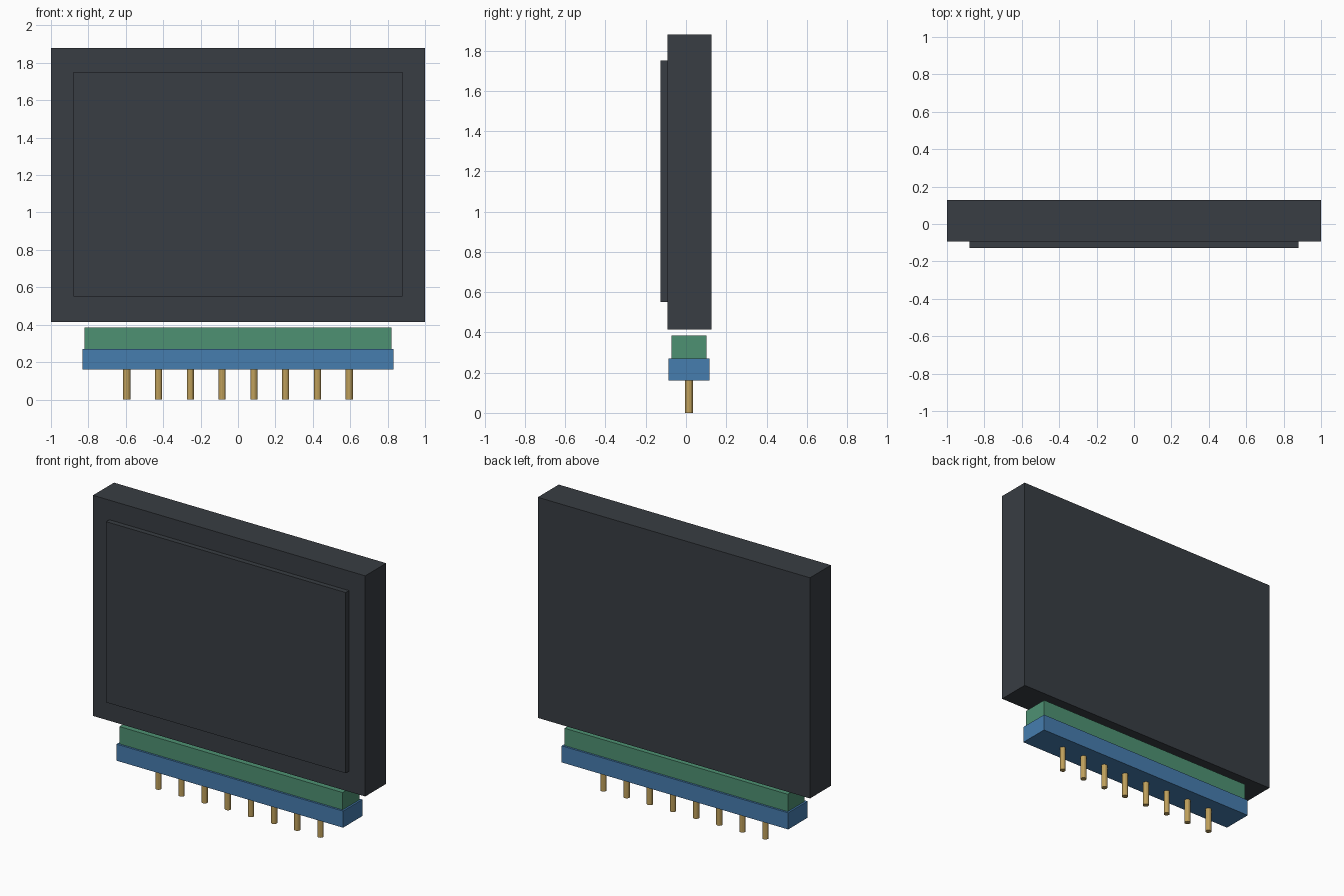
import bpy

# Remove the default cube
cube = bpy.data.objects.get("Cube")
if cube:
    bpy.data.objects.remove(cube, do_unlink=True)


def make_material(name, rgb):
    mat = bpy.data.materials.new(name)
    mat.use_nodes = True
    colour = (*rgb, 1)
    mat.diffuse_color = colour
    mat.node_tree.nodes["Principled BSDF"].inputs["Base Color"].default_value = colour
    return mat


def box(name, low, high, mat):
    """Box spanning two opposite corners."""
    centre = [(a + b) / 2 for a, b in zip(low, high)]
    bpy.ops.mesh.primitive_cube_add(size=1, location=centre)
    obj = bpy.context.object
    obj.name = name
    obj.scale = [b - a for a, b in zip(low, high)]
    bpy.ops.object.transform_apply(location=False, rotation=False, scale=True)
    obj.data.materials.append(mat)
    return obj


charcoal = make_material("charcoal", (0.040, 0.047, 0.056))
green = make_material("board green", (0.076, 0.283, 0.171))
blue = make_material("connector blue", (0.061, 0.205, 0.430))
gold = make_material("pin gold", (0.520, 0.350, 0.105))

# Display housing with its raised front panel
box("housing", (-1, -0.093, 0.415), (1, 0.127, 1.88), charcoal)
box("screen_panel", (-0.88, -0.127, 0.55), (0.88, -0.093, 1.75), charcoal)

# Stacked connector strips below the housing
box("green_strip", (-0.82, -0.073, 0.27), (0.82, 0.103, 0.385), green)
box("blue_connector", (-0.832, -0.086, 0.16), (0.832, 0.116, 0.27), blue)

# Row of round contact pins
pin_count = 8
pitch = 0.17
pin_height = 0.16
for i in range(pin_count):
    x = (i - (pin_count - 1) / 2) * pitch
    bpy.ops.mesh.primitive_cylinder_add(
        vertices=12, radius=0.019, depth=pin_height,
        location=(x, 0.015, pin_height / 2))
    pin = bpy.context.object
    pin.name = f"pin_{i + 1}"
    pin.data.materials.append(gold)
